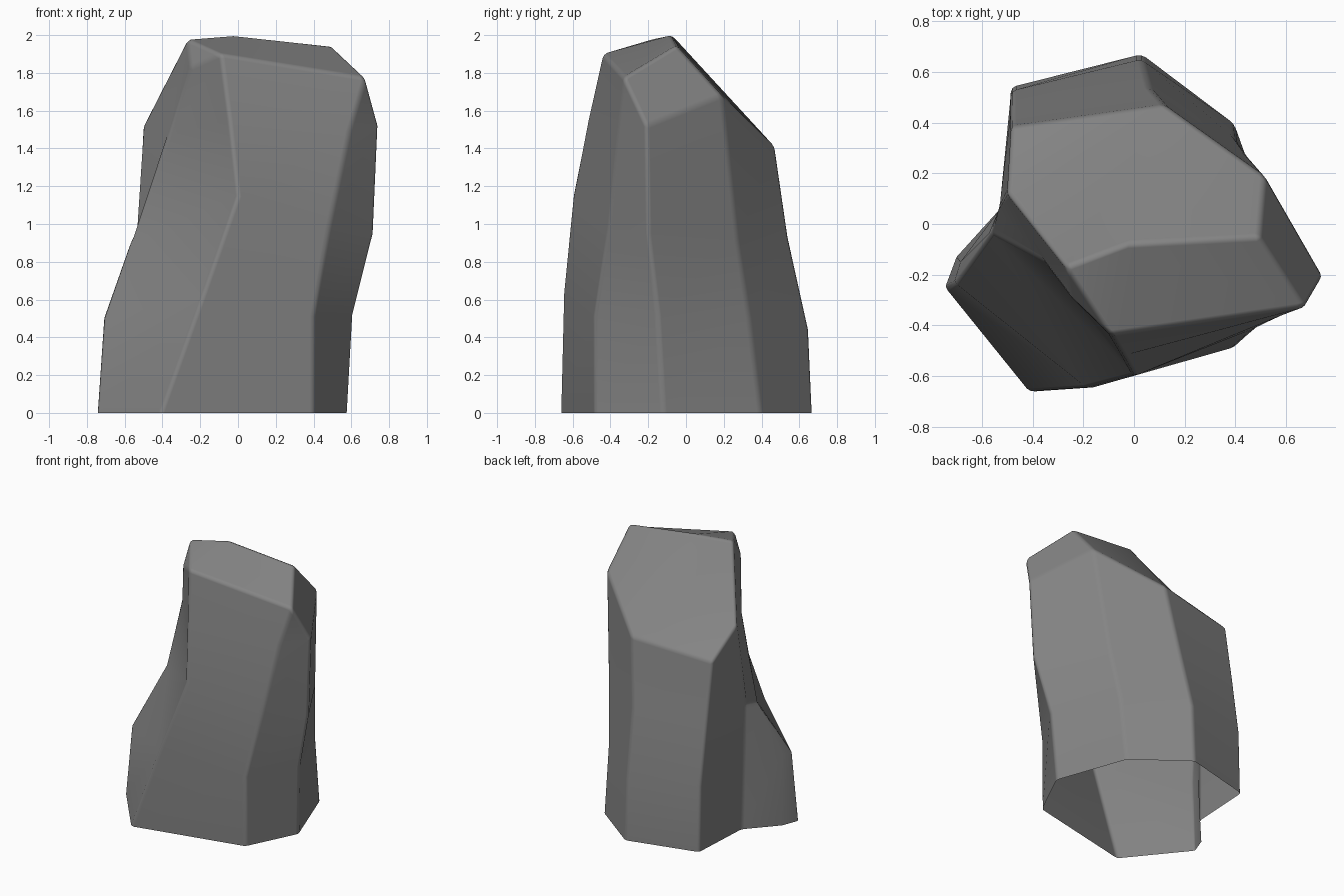
import bpy, bmesh
from math import radians

if "Cube" in bpy.data.objects:
    bpy.data.objects.remove(bpy.data.objects["Cube"])

# Cross-section rings, counter-clockwise from the front-left corner ridge
base = [(-.41, -.665, 0), (.40, -.485, 0), (.58, -.12, 0), (.395, .395, 0), (.03, .67, 0),
        (-.485, .54, 0), (-.51, .08, 0), (-.70, -.13, 0), (-.745, -.25, 0)]
low = [(-.18, -.65, .64), (.40, -.485, .51), (.61, -.15, .52), (.40, .335, .50), (.03, .65, .44),
       (-.485, .525, .48), (-.52, .07, .50), (-.685, -.15, .52), (-.71, -.23, .50)]
mid = [(0, -.60, 1.15), (.48, -.41, .98), (.72, -.20, .95), (.445, .27, .92), (.06, .54, .93),
       (-.485, .455, .93), (-.53, .07, .92), (-.565, -.03, .91), (-.565, -.03, .91)]
high = [(-.045, -.52, 1.55), (.59, -.36, 1.49), (.745, -.21, 1.52), (.515, .19, 1.68), (.12, .47, 1.41),
        (-.485, .385, 1.35), (-.50, .12, 1.53), (-.36, -.14, 1.48), (-.36, -.14, 1.48)]

bm = bmesh.new()
rings = [[bm.verts.new(p) for p in ring] for ring in (base, low, mid, high)]

# Walls, open underneath; the folded front-left side is split into triangles
for lower, upper in zip(rings, rings[1:]):
    for i in range(9):
        j = (i + 1) % 9
        a, b, c, d = lower[i], lower[j], upper[j], upper[i]
        if i == 8 and lower is not rings[0]:
            bm.faces.new((a, b, d))
            bm.faces.new((b, c, d))
        else:
            bm.faces.new((a, b, c, d))

# Crown corners
A, B, C, D, E, F, G, H, I = rings[3]
peak, back_right, right, front, left, back_left = [bm.verts.new(p) for p in (
    (-.02, -.075, 2.0), (.495, -.05, 1.945), (.675, -.33, 1.775),
    (-.09, -.44, 1.90), (-.25, -.29, 1.83), (-.27, -.17, 1.98))]

# Crown facets
for face in [(A, B, right, front), (B, C, right), (C, D, back_right, right),
             (peak, back_right, D, E), (back_left, peak, E, G), (E, F, G),
             (peak, front, right, back_right), (peak, back_left, front),
             (back_left, left, front),
             (G, H, back_left), (H, left, back_left), (I, A, front, left)]:
    bm.faces.new(face)

bmesh.ops.remove_doubles(bm, verts=bm.verts, dist=.001)
bmesh.ops.dissolve_degenerate(bm, edges=bm.edges, dist=.001)
bmesh.ops.recalc_face_normals(bm, faces=bm.faces)

mesh = bpy.data.meshes.new("rock")
bm.to_mesh(mesh)
bm.free()
rock = bpy.data.objects.new("rock", mesh)
bpy.context.collection.objects.link(rock)
for p in mesh.polygons:
    p.use_smooth = True

# Dark stone
stone = bpy.data.materials.new("dark_stone")
stone.diffuse_color = (.23, .23, .23, 1)
stone.use_nodes = True
stone.node_tree.nodes["Principled BSDF"].inputs["Base Color"].default_value = stone.diffuse_color
mesh.materials.append(stone)

# Softly worn edges
bevel = rock.modifiers.new("worn_edges", 'BEVEL')
bevel.width = .02
bevel.segments = 2
bevel.limit_method = 'ANGLE'
bevel.angle_limit = radians(22)
bevel.harden_normals = True
